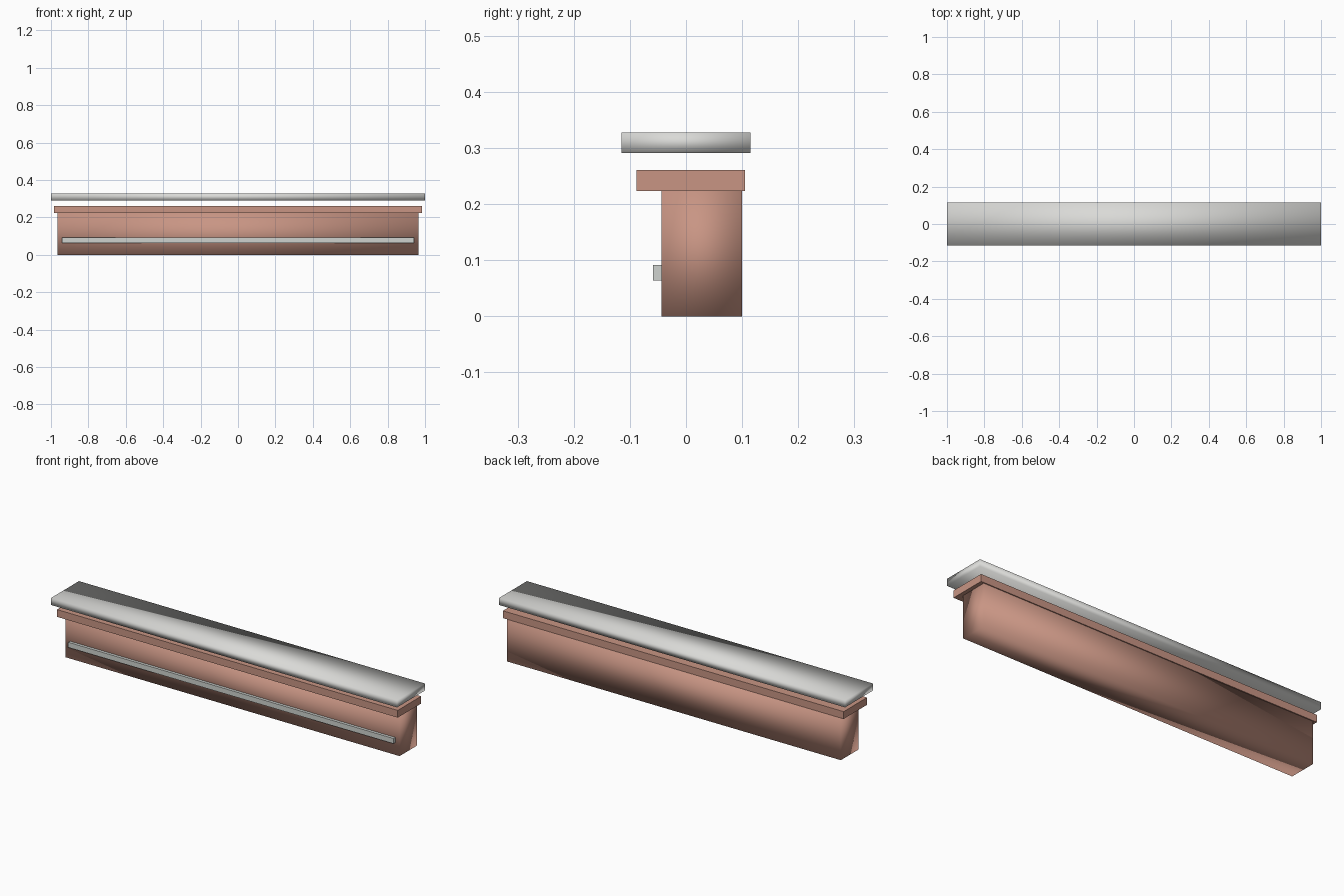
import bpy
import bmesh
from mathutils import Vector

cube = bpy.data.objects.get("Cube")
if cube:
    bpy.data.objects.remove(cube, do_unlink=True)


def material(name, rgb):
    mat = bpy.data.materials.new(name)
    mat.use_nodes = True
    colour = (*rgb, 1.0)
    mat.diffuse_color = colour
    mat.node_tree.nodes["Principled BSDF"].inputs["Base Color"].default_value = colour
    return mat


def box(name, half_width, y_range, z_range, mat, smooth=False):
    """Box centred on x, spanning the given depth and height."""
    size = Vector((2 * half_width, y_range[1] - y_range[0], z_range[1] - z_range[0]))
    centre = Vector((0, sum(y_range) / 2, sum(z_range) / 2))
    bm = bmesh.new()
    bmesh.ops.create_cube(bm, size=1)
    for v in bm.verts:
        v.co = v.co * size + centre
    for f in bm.faces:
        f.smooth = smooth
    mesh = bpy.data.meshes.new(name)
    bm.to_mesh(mesh)
    bm.free()
    mesh.materials.append(mat)
    obj = bpy.data.objects.new(name, mesh)
    bpy.context.collection.objects.link(obj)
    return obj


terracotta = material("terracotta", (0.58, 0.30, 0.23))
pale_stone = material("pale stone", (0.70, 0.70, 0.68))
rail_grey = material("rail grey", (0.62, 0.65, 0.62))

# Main body and its overhanging ledge
box("body", 0.965, (-0.044, 0.10), (0, 0.223), terracotta, smooth=True)
box("ledge", 0.985, (-0.088, 0.105), (0.223, 0.261), terracotta)

# Slab floating above the ledge
box("top_slab", 1.0, (-0.115, 0.115), (0.291, 0.328), pale_stone, smooth=True)

# Thin rail along the front
box("front_rail", 0.94, (-0.059, -0.044), (0.064, 0.091), rail_grey)
